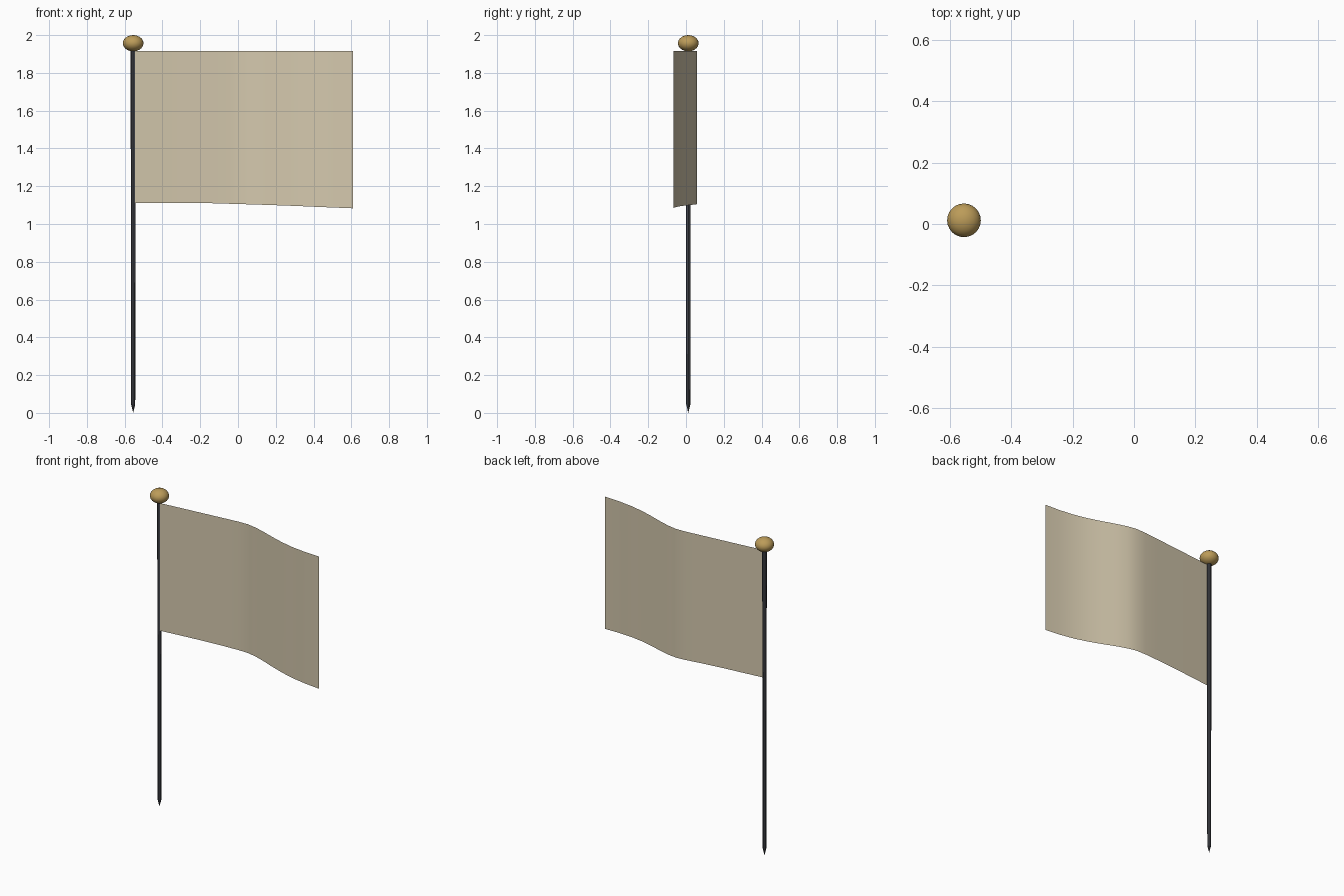
import bpy, bmesh, math

if "Cube" in bpy.data.objects:
    bpy.data.objects.remove(bpy.data.objects["Cube"])

PX, PY = -0.555, 0.012  # pole position


def material(name, rgb):
    m = bpy.data.materials.new(name)
    m.diffuse_color = (*rgb, 1)
    m.use_nodes = True
    m.node_tree.nodes["Principled BSDF"].inputs["Base Color"].default_value = m.diffuse_color
    return m


def add_object(name, bm, mat, smooth=True):
    for f in bm.faces:
        f.smooth = smooth
    mesh = bpy.data.meshes.new(name)
    bm.to_mesh(mesh)
    bm.free()
    mesh.materials.append(mat)
    ob = bpy.data.objects.new(name, mesh)
    bpy.context.collection.objects.link(ob)
    return ob


def lathe(name, profile, sides, mat, smooth):
    # revolve (radius, z) points around the pole axis
    bm = bmesh.new()
    vs = [bm.verts.new((r, 0, z)) for r, z in profile]
    es = [bm.edges.new(p) for p in zip(vs, vs[1:])]
    bmesh.ops.spin(bm, geom=vs + es, cent=(0, 0, 0), axis=(0, 0, 1),
                   angle=math.tau, steps=sides)
    bmesh.ops.remove_doubles(bm, verts=bm.verts, dist=1e-5)
    bmesh.ops.recalc_face_normals(bm, faces=bm.faces)
    bmesh.ops.translate(bm, verts=bm.verts, vec=(PX, PY, 0))
    return add_object(name, bm, mat, smooth)


metal = material("dark_metal", (0.055, 0.058, 0.07))
brass = material("brass", (0.50, 0.33, 0.10))
fabric = material("cloth", (0.66, 0.58, 0.42))

# pole with pointed foot
lathe("pole", [(0, 0), (0.011, 0.045), (0.0135, 1.93), (0, 1.93)], 8, metal, False)

# flattened ball on top
ball = [(0.055 * math.sin(math.pi * i / 10), 1.957 - 0.043 * math.cos(math.pi * i / 10))
        for i in range(11)]
lathe("finial", ball, 24, brass, True)

# waving single-sheet flag: (x, y, bottom z)
wave = [(-0.55, 0.004, 1.112), (-0.42, 0.018, 1.112), (-0.28, 0.032, 1.112),
        (-0.14, 0.046, 1.110), (-0.04, 0.056, 1.107), (0.03, 0.058, 1.105),
        (0.09, 0.047, 1.103), (0.16, 0.026, 1.101), (0.24, -0.002, 1.098),
        (0.32, -0.027, 1.095), (0.41, -0.048, 1.091), (0.51, -0.061, 1.087),
        (0.61, -0.066, 1.083)]
bm = bmesh.new()
cols = [(bm.verts.new((x, y, z)), bm.verts.new((x, y, 1.915))) for x, y, z in wave]
for (a, b), (c, d) in zip(cols, cols[1:]):
    bm.faces.new((a, c, d, b))
add_object("flag", bm, fabric)
